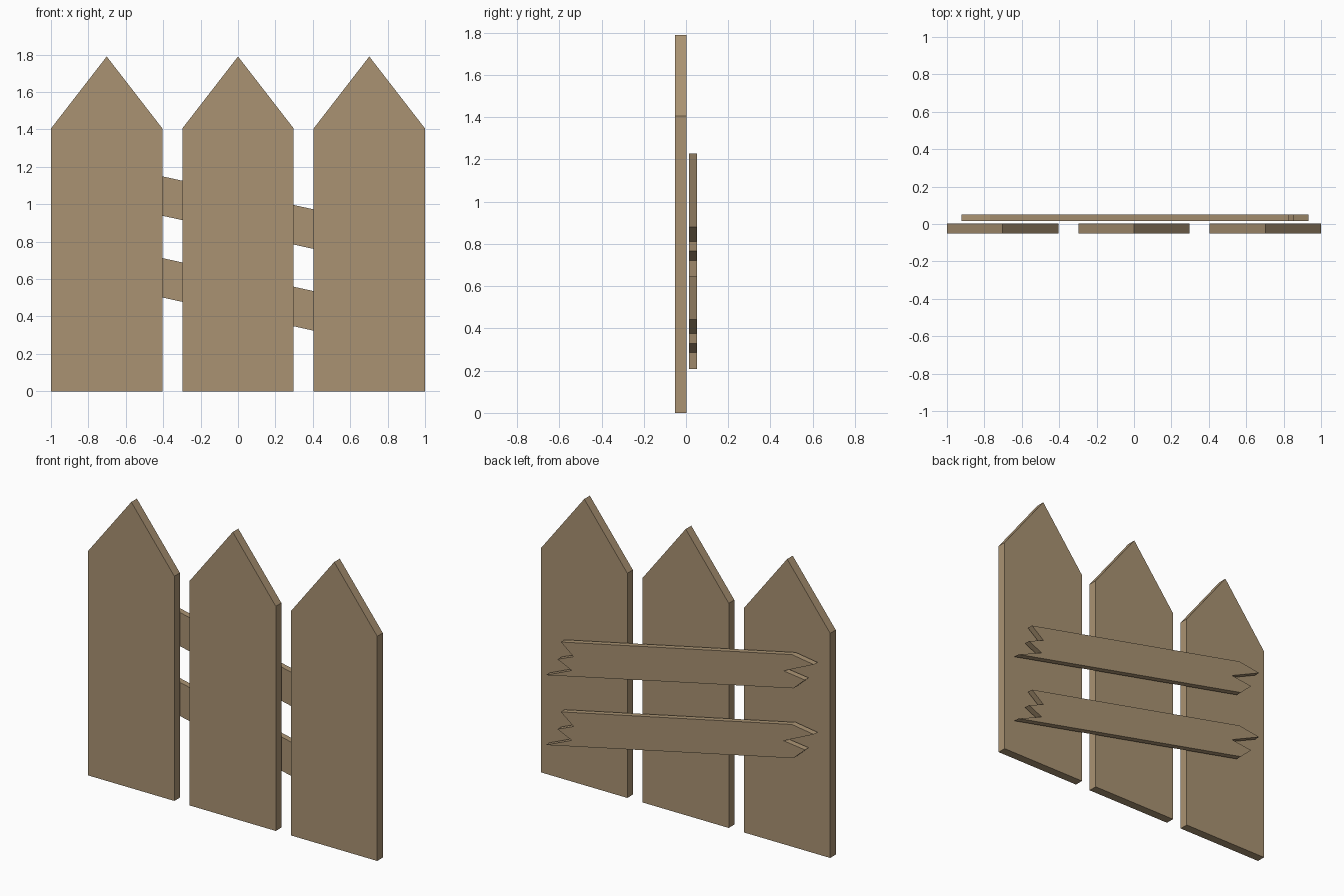
import bpy
import bmesh

if "Cube" in bpy.data.objects:
    bpy.data.objects.remove(bpy.data.objects["Cube"])

wood = bpy.data.materials.new("wood")
wood.diffuse_color = (0.40, 0.29, 0.17, 1)
wood.use_nodes = True
wood.node_tree.nodes["Principled BSDF"].inputs["Base Color"].default_value = wood.diffuse_color


def board(name, outline, y0, y1, x=0, z=0):
    """Extrude an x-z outline (counter-clockwise from the front) from y0 to y1."""
    bm = bmesh.new()
    face = bm.faces.new([bm.verts.new((px, y0, pz)) for px, pz in outline])
    ext = bmesh.ops.extrude_face_region(bm, geom=[face], use_keep_orig=True)
    moved = [g for g in ext["geom"] if isinstance(g, bmesh.types.BMVert)]
    bmesh.ops.translate(bm, verts=moved, vec=(0, y1 - y0, 0))
    bmesh.ops.recalc_face_normals(bm, faces=bm.faces)
    mesh = bpy.data.meshes.new(name)
    bm.to_mesh(mesh)
    bm.free()
    mesh.materials.append(wood)
    ob = bpy.data.objects.new(name, mesh)
    ob.location = (x, 0, z)
    bpy.context.collection.objects.link(ob)


# Pointed pickets
picket = [(-0.298, 0), (0.298, 0), (0.298, 1.405), (0, 1.79), (-0.298, 1.405)]
for i, x in enumerate((-0.702, 0, 0.702)):
    board(f"picket_{i + 1}", picket, -0.052, 0.003, x=x)

# Slanted rails with splintered ends, on the back
rail = [(-0.78, 1.021), (0.934, 0.645), (0.755, 0.722), (0.853, 0.766),
        (0.742, 0.812), (0.83, 0.88), (-0.77, 1.229), (-0.921, 1.207),
        (-0.712, 1.112), (-0.86, 1.094)]
for name, z in (("upper_rail", 0), ("lower_rail", -0.437)):
    board(name, rail, 0.015, 0.052, z=z)
